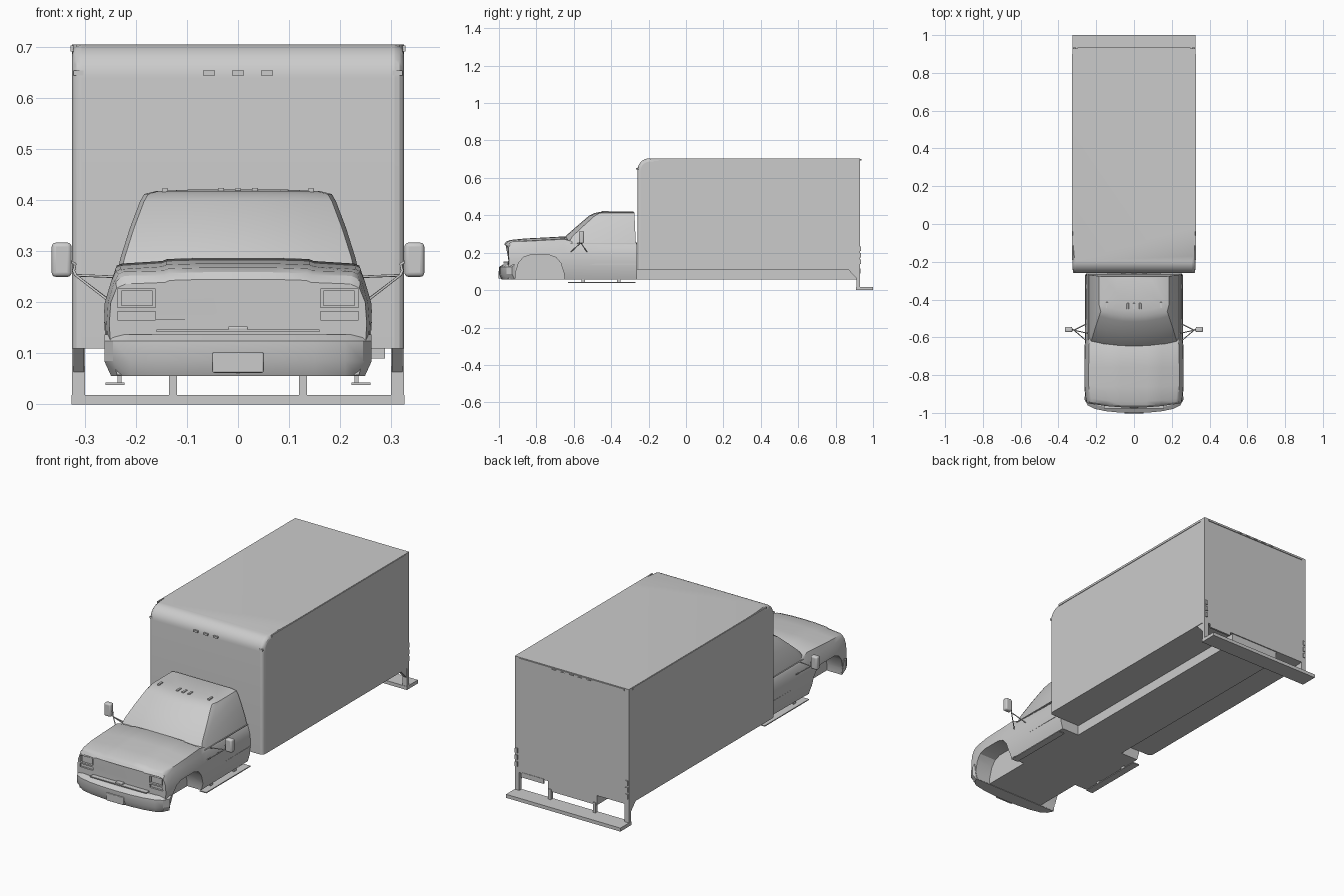
import bpy, bmesh, math
from mathutils import Vector

if "Cube" in bpy.data.objects:
    bpy.data.objects.remove(bpy.data.objects["Cube"])


def finish(bm, name, angle=30):
    bmesh.ops.recalc_face_normals(bm, faces=bm.faces)
    me = bpy.data.meshes.new(name)
    bm.to_mesh(me)
    bm.free()
    ob = bpy.data.objects.new(name, me)
    bpy.context.collection.objects.link(ob)
    smooth(ob, angle)
    return ob


def smooth(ob, angle=30):
    bpy.ops.object.select_all(action='DESELECT')
    ob.select_set(True)
    bpy.context.view_layer.objects.active = ob
    bpy.ops.object.shade_smooth_by_angle(angle=math.radians(angle))


def loft(name, rings, angle=30):
    bm = bmesh.new()
    vs = [[bm.verts.new(p) for p in r] for r in rings]
    n = len(vs[0])
    for a, b in zip(vs, vs[1:]):
        for i in range(n):
            j = (i + 1) % n
            bm.faces.new((a[i], a[j], b[j], b[i]))
    bm.faces.new(vs[0])
    bm.faces.new(vs[-1])
    return finish(bm, name, angle)


def prism(name, yz, x0, x1):
    return loft(name, [[(x, y, z) for y, z in yz] for x in (x0, x1)])


def box(name, x0, x1, y0, y1, z0, z1, bevel=0):
    ob = prism(name, [(y0, z0), (y1, z0), (y1, z1), (y0, z1)], x0, x1)
    if bevel:
        m = ob.modifiers.new("bevel", 'BEVEL')
        m.width, m.segments = bevel, 3
    return ob


def pair(name, x0, x1, *rest, **kw):
    return [box(f"{name}_{side}", s * x0, s * x1, *rest, **kw)
            for side, s in (("right", 1), ("left", -1))]


def tube(name, pts, r):
    cu = bpy.data.curves.new(name, 'CURVE')
    cu.dimensions = '3D'
    cu.bevel_depth, cu.bevel_resolution, cu.use_fill_caps = r, 2, True
    sp = cu.splines.new('POLY')
    sp.points.add(len(pts) - 1)
    for p, c in zip(sp.points, pts):
        p.co = (*c, 1)
    ob = bpy.data.objects.new(name, cu)
    bpy.context.collection.objects.link(ob)


def cut(ob, cutters):
    bpy.context.view_layer.objects.active = ob
    for c in cutters:
        m = ob.modifiers.new("cut", 'BOOLEAN')
        m.operation, m.object, m.solver = 'DIFFERENCE', c, 'EXACT'
        bpy.ops.object.modifier_apply(modifier=m.name)
        bpy.data.objects.remove(c)
    smooth(ob)


def mirrored(half):
    return half + [(-x, y, z) for x, y, z in reversed(half) if abs(x) > 1e-6]


# Cargo box with rounded front roof edge and softened front corners
R = 0.065
arc = [(-0.26 + R - R * math.cos(a), 0.705 - R + R * math.sin(a))
       for a in [i * math.pi / 16 for i in range(9)]]
cargo = prism("cargo_box", [(0.93, 0.11), (-0.26, 0.11)] + arc + [(0.93, 0.705)], -0.325, 0.325)
bm = bmesh.new()
bm.from_mesh(cargo.data)
front = [e for e in bm.edges if all(v.co.y < -0.19 and v.co.z > 0.1 for v in e.verts)
         and abs(e.verts[0].co.x - e.verts[1].co.x) < 1e-5
         and not all(v.co.z < 0.111 for v in e.verts)]
bmesh.ops.bevel(bm, geom=front, offset=0.018, segments=3, profile=0.5, affect='EDGES')
bm.to_mesh(cargo.data)
bm.free()
smooth(cargo)
pair("roof_side_rail", 0.322, 0.328, -0.19, 0.90, 0.692, 0.703)
box("rear_roof_rail", -0.30, 0.30, 0.928, 0.934, 0.692, 0.702)

# Chassis under the box, rear brackets, posts and step bumper
box("chassis", -0.14, 0.14, -0.30, 0.925, 0.058, 0.112)
for side, s in (("right", 1), ("left", -1)):
    prism(f"rear_bracket_{side}", [(0.865, 0.112), (0.915, 0.06), (0.93, 0.06), (0.93, 0.112)],
          s * 0.302, s * 0.322)
pair("rear_outer_post", 0.30, 0.325, 0.912, 0.93, 0.01, 0.112)
pair("rear_inner_post", 0.12, 0.135, 0.912, 0.93, 0.01, 0.07)
box("rear_step_bumper", -0.326, 0.326, 0.91, 1.0, 0.0, 0.018)
box("rear_plate", 0.16, 0.288, 0.922, 0.932, 0.09, 0.115)
for i, z in enumerate((0.14, 0.175, 0.21)):
    pair(f"tail_light_{i}", 0.308, 0.322, 0.928, 0.935, z, z + 0.024)
for i in range(5):
    x = -0.1 + 0.05 * i
    box(f"rear_marker_{i}", x - 0.012, x + 0.012, 0.93, 0.937, 0.694, 0.7)

# Marker lights on the front of the box
for i, x in enumerate((-0.057, 0, 0.057)):
    box(f"box_marker_{i}", x - 0.012, x + 0.012, -0.266, -0.25, 0.644, 0.654)
pair("box_corner_marker", 0.303, 0.322, -0.26, -0.24, 0.644, 0.654)

# Lower cab: sections along y (y, width, shoulder z, centre z, bow)
sections = []
for y, s, ze, zc, bow in ((-0.972, 0.955, 0.236, 0.245, 0.022), (-0.962, 0.962, 0.252, 0.259, 0.022),
                          (-0.94, 0.975, 0.260, 0.268, 0.018), (-0.86, 1.0, 0.265, 0.276, 0.006),
                          (-0.76, 1.0, 0.270, 0.281, 0), (-0.65, 0.99, 0.276, 0.287, 0),
                          (-0.60, 0.98, 0.258, 0.262, 0), (-0.262, 0.965, 0.252, 0.254, 0)):
    half = [(0, 0.058), (0.248, 0.058), (0.261, 0.10), (0.264, 0.16), (0.261, 0.20), (0.249, min(0.240, ze - 0.008)),
            (0.24, ze - 0.004), (0.23, ze), (0.15, zc - 0.006), (0.14, zc - 0.002), (0.07, zc), (0, zc)]
    ring = [(x * s, y + bow * (x / 0.25) ** 2, z) for x, z in half]
    sections.append(ring + [(-x, yy, z) for x, yy, z in reversed(ring[1:-1])])
cab = loft("cab_body", sections)

# Wheel arches, headlight and grille recesses
arch = [(-0.914, 0.03), (-0.912, 0.09), (-0.895, 0.145), (-0.87, 0.175), (-0.835, 0.187), (-0.73, 0.187),
        (-0.695, 0.175), (-0.67, 0.145), (-0.652, 0.09), (-0.647, 0.03)]
cutters = [prism("arch_cutter", arch, s * 0.165, s * 0.30) for s in (1, -1)]
cutters += pair("lamp_cutter", 0.162, 0.236, -1.0, -0.935, 0.19, 0.226)
cutters += pair("signal_cutter", 0.162, 0.236, -1.0, -0.94, 0.165, 0.182)
cut(cab, cutters)
pair("headlight", 0.168, 0.228, -0.945, -0.925, 0.193, 0.223)
box("grille_lower_lip", -0.16, 0.16, -0.977, -0.95, 0.142, 0.147)
box("grille_centre_tab", -0.02, 0.02, -0.976, -0.95, 0.145, 0.153, bevel=0.003)

# Greenhouse: horizontal rings (z, glass centre y, corner y, corner x, back y, back x)
rings = []
for z, yc, yk, xk, yb, xb in ((0.245, -0.672, -0.632, 0.232, -0.268, 0.24),
                              (0.288, -0.645, -0.607, 0.222, -0.27, 0.230),
                              (0.345, -0.58, -0.546, 0.204, -0.273, 0.212),
                              (0.398, -0.518, -0.487, 0.184, -0.275, 0.192),
                              (0.412, -0.49, -0.462, 0.176, -0.276, 0.184),
                              (0.418, -0.46, -0.435, 0.155, -0.278, 0.16),
                              (0.421, -0.42, -0.40, 0.09, -0.29, 0.09)):
    d = yk - yc
    rings.append(mirrored([(0, yc, z), (xk * 0.35, yc + d * 0.12, z), (xk * 0.7, yc + d * 0.48, z), (xk, yk, z),
                           (xb, yk + 0.03, z), (xb, yb, z), (0, yb, z)]))
loft("cab_greenhouse", rings)

# Roof marker lights
for i, (x, y) in enumerate(((-0.143, -0.43), (-0.033, -0.435), (0, -0.435), (0.033, -0.435), (0.143, -0.43))):
    box(f"roof_marker_{i}", x - 0.006, x + 0.006, y - 0.016, y + 0.016, 0.413, 0.424, bevel=0.002)

# Side trim on the doors
pair("belt_trim", 0.228, 0.243, -0.615, -0.265, 0.247, 0.251)
pair("door_trim", 0.245, 0.2565, -0.635, -0.265, 0.135, 0.141)

# Front bumper, swept across in plan
plan = [(0, -1.0), (0.08, -0.998), (0.15, -0.991), (0.21, -0.978), (0.245, -0.96), (0.262, -0.93)]
rows = []
for x, y in [(-x, y) for x, y in reversed(plan[1:])] + plan:
    k = 0.95 if abs(x) > 0.24 else 1
    back = -0.914
    rows.append([(x, min(y + 0.022, back - 0.002), 0.137), (x, y, 0.124), (x, y, 0.085),
                 (x * k, min(y + 0.014, back - 0.002), 0.056), (x * k, back, 0.056), (x, back, 0.137)])
loft("front_bumper", rows)
box("front_plate", -0.05, 0.05, -1.003, -0.985, 0.062, 0.102, bevel=0.003)

# Running boards with hangers
pair("running_board", 0.222, 0.26, -0.63, -0.27, 0.038, 0.043)
for i, y in enumerate((-0.55, -0.36)):
    pair(f"board_hanger_{i}", 0.228, 0.236, y - 0.01, y + 0.01, 0.04, 0.062)

# Door mirrors on tube frames
for side, s in (("right", 1), ("left", -1)):
    m = box(f"mirror_{side}", s * 0.326, s * 0.365, -0.573, -0.545, 0.25, 0.317, bevel=0.008)
    hub = Vector((s * 0.318, -0.562, 0.253))
    tube(f"mirror_stem_{side}", [hub, (s * 0.322, -0.56, 0.262), (s * 0.319, -0.56, 0.275), (s * 0.332, -0.56, 0.282)], 0.003)
    for i, end in enumerate(((0.24, -0.58, 0.25), (0.256, -0.615, 0.205), (0.254, -0.53, 0.205))):
        tube(f"mirror_arm_{side}_{i}", [hub, (s * end[0], end[1], end[2])], 0.0025)
